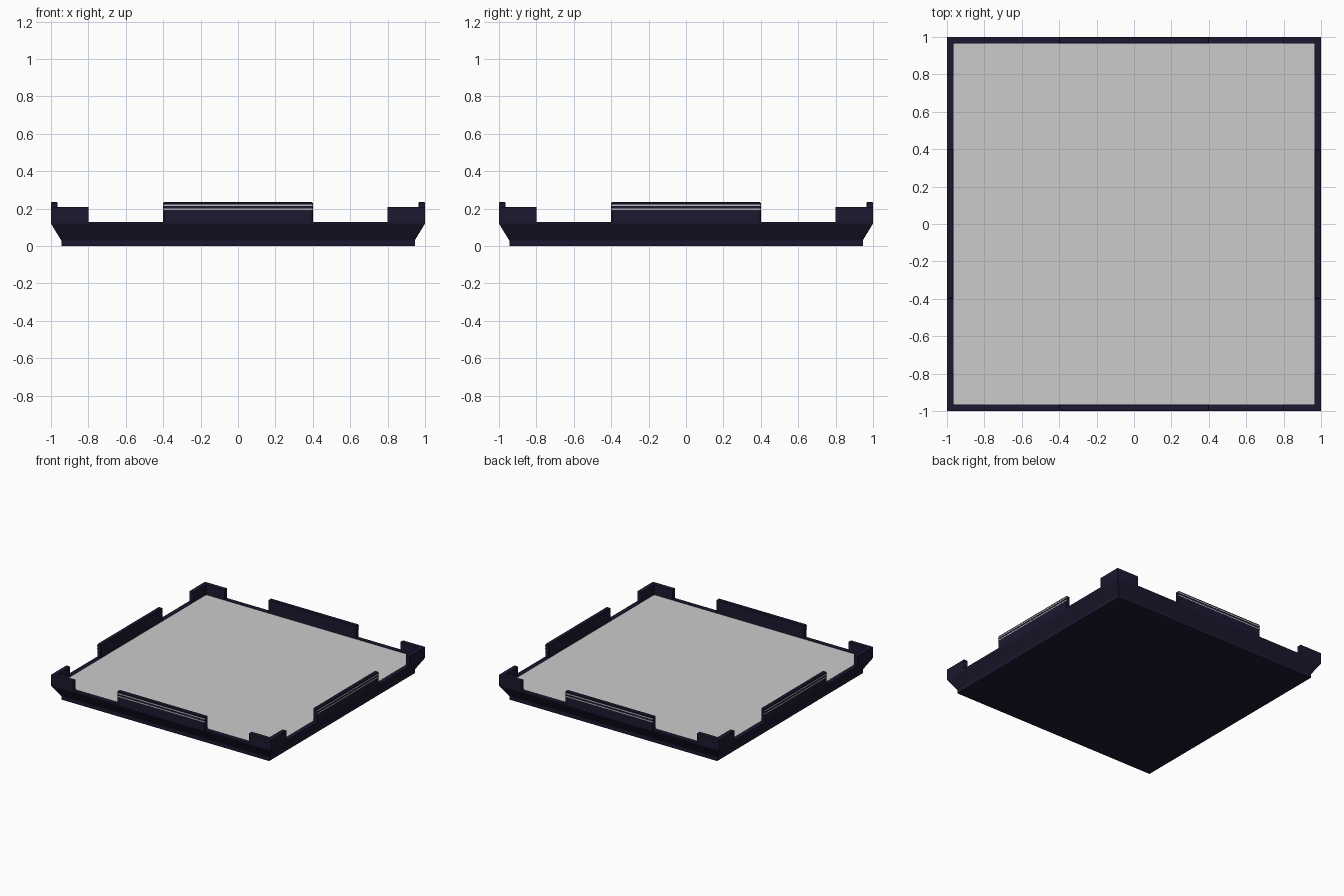
import bpy, bmesh
from math import pi
from mathutils import Matrix

if "Cube" in bpy.data.objects:
    bpy.data.objects.remove(bpy.data.objects["Cube"])

RIM, INNER = 0.13, 0.965


def material(name, rgb):
    m = bpy.data.materials.new(name)
    m.diffuse_color = (*rgb, 1)
    m.use_nodes = True
    m.node_tree.nodes["Principled BSDF"].inputs["Base Color"].default_value = m.diffuse_color
    return m


dark = material("dark_navy", (0.012, 0.009, 0.03))
pale = material("pale_grey", (0.5, 0.5, 0.52))


def finish(name, bm, mat=None):
    bmesh.ops.recalc_face_normals(bm, faces=bm.faces)
    me = bpy.data.meshes.new(name)
    bm.to_mesh(me)
    bm.free()
    ob = bpy.data.objects.new(name, me)
    bpy.context.collection.objects.link(ob)
    if mat:
        me.materials.append(mat)
    return ob


def prism(name, outline, z0, z1, mat=None, turn=0, bevel=0):
    """Extrude an xy outline from z0 to z1, turned in quarter turns about z."""
    bm = bmesh.new()
    face = bm.faces.new([bm.verts.new((x, y, z0)) for x, y in outline])
    ext = bmesh.ops.extrude_face_region(bm, geom=[face])["geom"]
    top = [v for v in ext if isinstance(v, bmesh.types.BMVert)]
    bmesh.ops.translate(bm, verts=top, vec=(0, 0, z1 - z0))
    bm.transform(Matrix.Rotation(turn * pi / 2, 4, 'Z'))
    ob = finish(name, bm, mat)
    if bevel:
        mod = ob.modifiers.new("edge_bevel", 'BEVEL')
        mod.width, mod.segments = bevel, 1
    return ob


def rect(x0, x1, y0, y1):
    return [(x0, y0), (x1, y0), (x1, y1), (x0, y1)]


# Tray: square rings stacked from the foot, out over the flare, to the recess
profile = [(0.945, 0), (0.945, 0.03), (1, 0.12), (1, RIM), (INNER, RIM), (INNER, 0.115)]
bm = bmesh.new()
rings = [[bm.verts.new((sx * r, sy * r, z))
          for sx, sy in ((-1, -1), (1, -1), (1, 1), (-1, 1))] for r, z in profile]
for a, b in zip(rings, rings[1:]):
    for i in range(4):
        j = (i + 1) % 4
        bm.faces.new((a[i], a[j], b[j], b[i]))
bm.faces.new(rings[0])
bm.faces.new(rings[-1])
finish("tray", bm, dark)

# Grey floor panel set into the tray
prism("floor_panel", rect(-INNER, INNER, -INNER, INNER), 0.115, 0.126)

# Four sides: corner bracket, raised middle wall and its two trim lines
corner = [(-1, -1), (-0.8, -1), (-0.8, -INNER), (-INNER, -INNER), (-INNER, -0.8), (-1, -0.8)]
for k in range(4):
    prism(f"corner_bracket_{k + 1}", corner, RIM - 0.005, 0.21, dark, k)
    prism(f"side_wall_{k + 1}", rect(-0.4, 0.4, -1, -INNER), RIM - 0.005, 0.235, dark, k, 0.004)
    for n, z in enumerate((0.196, 0.219)):
        prism(f"trim_line_{k + 1}_{n + 1}", rect(-0.4, 0.4, -1.001, -0.995),
              z - 0.004, z + 0.004, pale, k)
